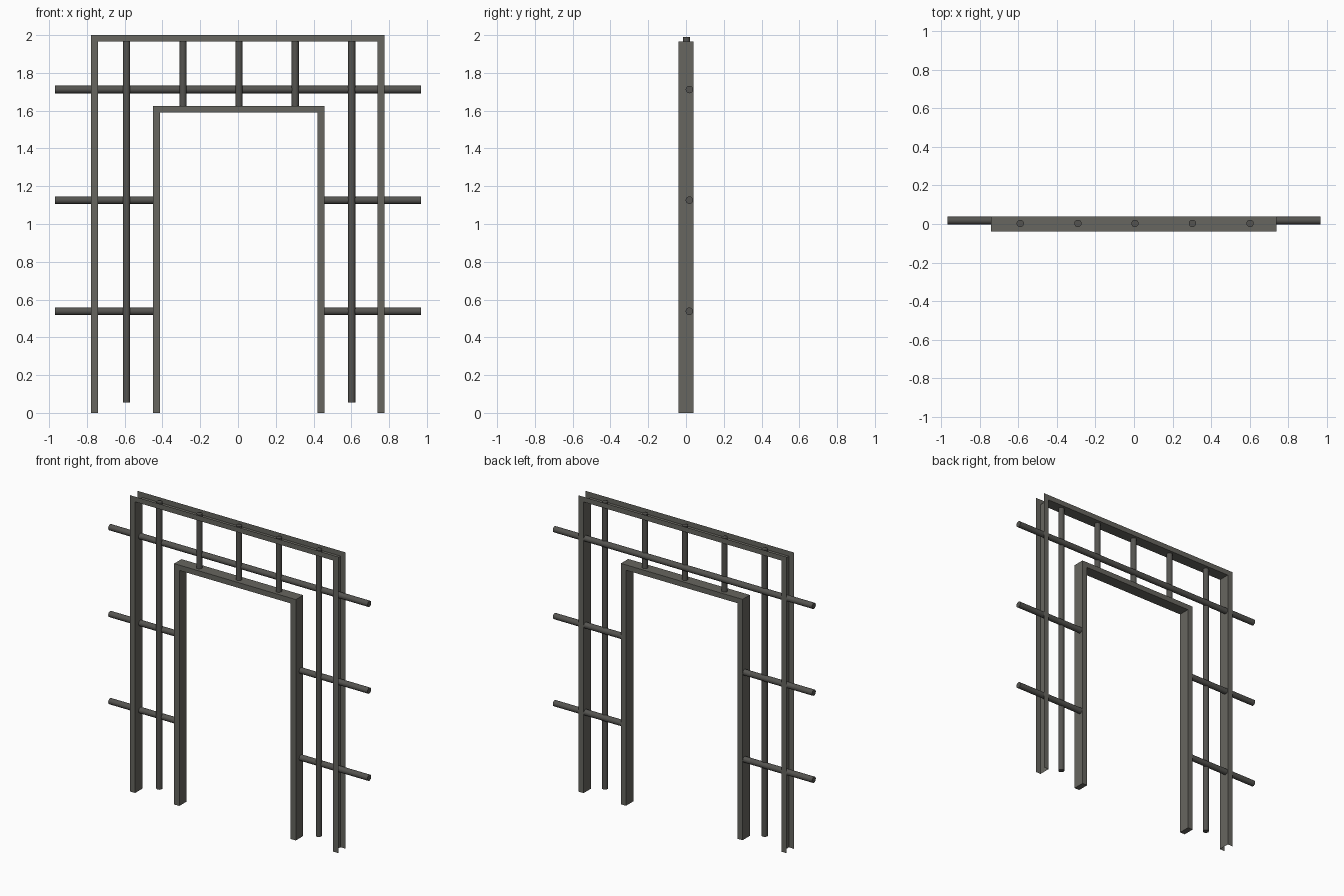
import bpy, bmesh
from mathutils import Vector

if "Cube" in bpy.data.objects:
    bpy.data.objects.remove(bpy.data.objects["Cube"])


def paint(name, c):
    m = bpy.data.materials.new(name)
    m.diffuse_color = (*c, 1)
    m.use_nodes = True
    m.node_tree.nodes["Principled BSDF"].inputs["Base Color"].default_value = m.diffuse_color
    return m


FRAME = paint("dark_frame", (0.135, 0.132, 0.115))
ROD = paint("dark_rod", (0.09, 0.088, 0.08))


def portal_frame(name, web, lip, y0, y1, closed):
    """Sheet-metal section bent into a portal: open U channel, or closed box tube."""
    bm = bmesh.new()
    # cross-section running lip -> web -> web -> lip at each path point
    rows = []
    for (wx, wz), (lx, lz) in zip(web, lip):
        rows.append([bm.verts.new(p) for p in
                     ((lx, y0, lz), (wx, y0, wz), (wx, y1, wz), (lx, y1, lz))])
    for a, b in zip(rows, rows[1:]):
        for i in range(4 if closed else 3):
            j = (i + 1) % 4
            bm.faces.new((a[i], a[j], b[j], b[i]))
    if closed:  # feet
        bm.faces.new(rows[0])
        bm.faces.new(rows[-1])
    bmesh.ops.recalc_face_normals(bm, faces=bm.faces)
    me = bpy.data.meshes.new(name)
    bm.to_mesh(me)
    bm.free()
    me.materials.append(FRAME)
    ob = bpy.data.objects.new(name, me)
    bpy.context.collection.objects.link(ob)


def portal(left, right, top):
    return [(left, 0), (left, top), (right, top), (right, 0)]


def rod(name, a, b, r):
    a, b = Vector(a), Vector(b)
    d = b - a
    bpy.ops.mesh.primitive_cylinder_add(vertices=16, radius=r, depth=d.length,
                                        location=(a + b) / 2,
                                        rotation=d.to_track_quat('Z', 'Y').to_euler())
    ob = bpy.context.object
    ob.name = name
    ob.data.materials.append(ROD)
    bpy.ops.object.shade_smooth_by_angle()


# outer channel opens outward, inner frame is a closed box section
portal_frame("outer_frame", portal(-0.741, 0.738, 1.965),
             portal(-0.779, 0.776, 2.0), -0.039, 0.039, False)
portal_frame("inner_frame", portal(-0.45, 0.458, 1.626),
             portal(-0.412, 0.42, 1.59), -0.038, 0.04, True)

# vertical rods: long ones at the sides, short ones above the doorway
for i, x in enumerate((-0.59, -0.291, 0.005, 0.303, 0.602)):
    bottom = 0.055 if i in (0, 4) else 1.605
    rod(f"vertical_rod_{i + 1}", (x, 0.003, bottom), (x, 0.003, 1.99), 0.019)

# horizontal rods: one full width, two pairs stopping at the inner posts
Y, R, END = 0.018, 0.02, 0.968
rod("top_cross_rod", (-END, Y, 1.712), (END, Y, 1.712), R)
for z, label in ((1.126, "middle"), (0.538, "lower")):
    for s, side in ((-1, "left"), (1, "right")):
        rod(f"{label}_{side}_rod", (s * 0.435, Y, z), (s * END, Y, z), R)
